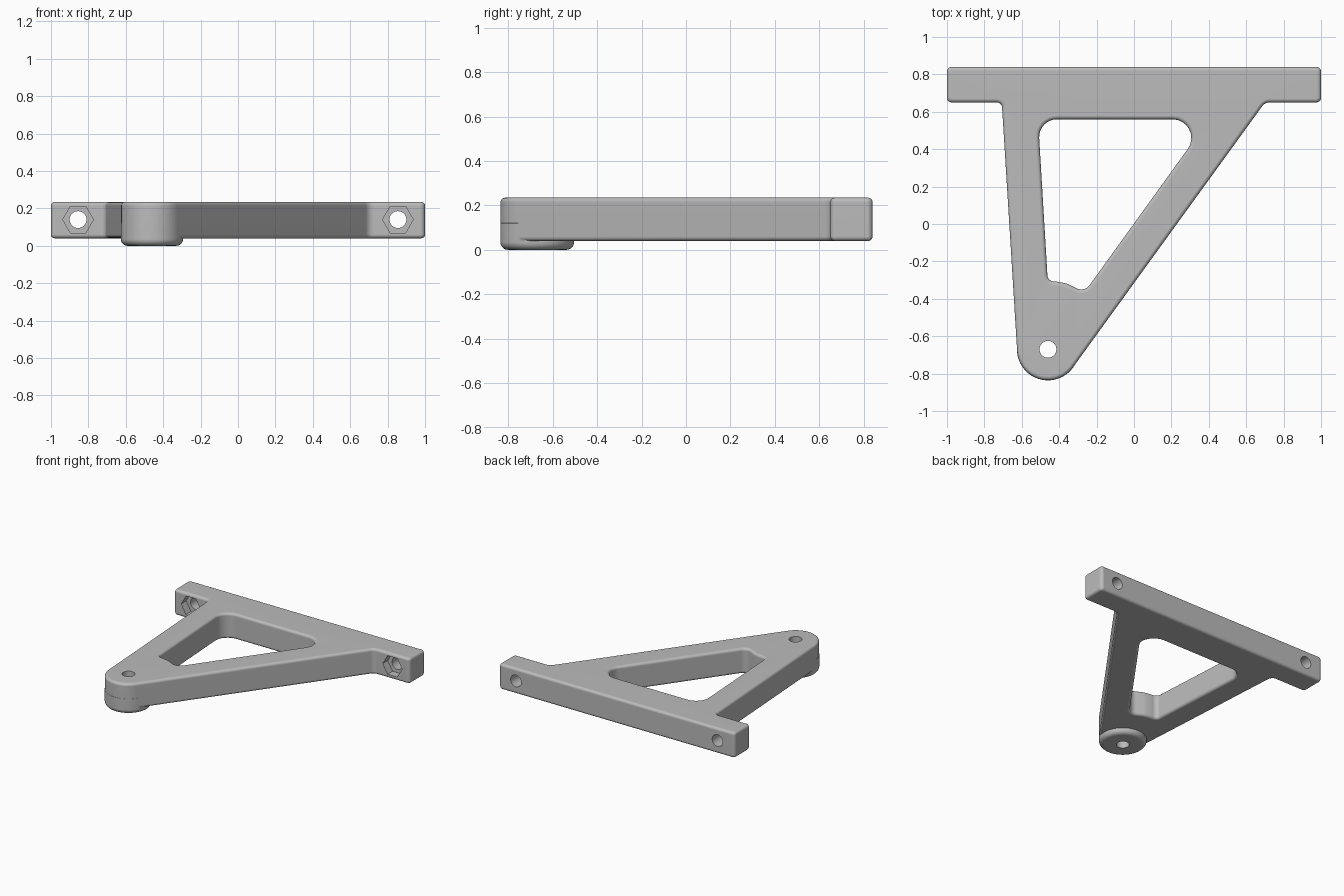
import bpy, bmesh, math
from mathutils import Vector, Matrix

if "Cube" in bpy.data.objects:
    bpy.data.objects.remove(bpy.data.objects["Cube"])

PIVOT = Vector((-0.46, -0.67))
BOSS_R = 0.165
BOTTOM, TOP, EDGE = 0.04, 0.235, 0.02
BOLT_X, BOLT_Z = 0.855, 0.14

grey = bpy.data.materials.new("plain grey")
grey.diffuse_color = (0.5, 0.5, 0.5, 1)
grey.use_nodes = True
grey.node_tree.nodes["Principled BSDF"].inputs["Base Color"].default_value = (0.5, 0.5, 0.5, 1)


def on_circle(degrees, radius):
    a = math.radians(degrees)
    return PIVOT + Vector((math.cos(a), math.sin(a))) * radius


def rounded(corners, steps=8):
    """Round each (x, y, radius) corner of a closed outline."""
    out = []
    for i, (x, y, r) in enumerate(corners):
        p = Vector((x, y))
        if r == 0:
            out.append(p)
            continue
        u = (Vector(corners[i - 1][:2]) - p).normalized()
        v = (Vector(corners[(i + 1) % len(corners)][:2]) - p).normalized()
        half = u.angle(v) / 2
        centre = p + (u + v).normalized() * (r / math.sin(half))
        start = p + u * (r / math.tan(half)) - centre
        end = p + v * (r / math.tan(half)) - centre
        turn = math.atan2(start.cross(end), start.dot(end))
        for k in range(steps + 1):
            out.append(centre + Matrix.Rotation(turn * k / steps, 2) @ start)
    return out


def inset(points, d):
    """Shift a closed outline to its left by d."""
    out = []
    for i, p in enumerate(points):
        a = (p - points[i - 1]).normalized()
        b = (points[(i + 1) % len(points)] - p).normalized()
        n = Vector((-a.y - b.y, a.x + b.x)).normalized()
        out.append(p + n * (d / max(0.3, n.dot(Vector((-a.y, a.x))))))
    return out


def make_object(name, bm):
    bmesh.ops.recalc_face_normals(bm, faces=bm.faces)
    mesh = bpy.data.meshes.new(name)
    bm.to_mesh(mesh)
    bm.free()
    mesh.materials.append(grey)
    ob = bpy.data.objects.new(name, mesh)
    bpy.context.collection.objects.link(ob)
    return ob


def solid(name, loops, low, high, low_edge, high_edge, steps=5):
    """Extrude outlines (outer anticlockwise, holes clockwise) with rounded rims."""
    levels = []
    for k in range(steps + 1):
        a = math.pi / 2 * k / steps
        levels.append((low_edge * (1 - math.sin(a)), low + low_edge * (1 - math.cos(a))))
    for k in range(steps + 1):
        a = math.pi / 2 * k / steps
        levels.append((high_edge * (1 - math.cos(a)), high - high_edge * (1 - math.sin(a))))
    bm = bmesh.new()
    caps = [[], []]
    for loop in loops:
        rings = [[bm.verts.new((p.x, p.y, z)) for p in inset(loop, d)] for d, z in levels]
        n = len(loop)
        for r, s in zip(rings, rings[1:]):
            for i in range(n):
                j = (i + 1) % n
                bm.faces.new((r[i], r[j], s[j], s[i]))
        for cap, ring in zip(caps, (rings[0], rings[-1])):
            cap += [bm.edges.get((ring[i], ring[(i + 1) % n])) for i in range(n)]
    for cap in caps:
        bmesh.ops.triangle_fill(bm, use_beauty=True, use_dissolve=False, edges=cap)
    return make_object(name, bm)


def cylinder(name, sides, radius, depth, matrix):
    bm = bmesh.new()
    bmesh.ops.create_cone(bm, cap_ends=True, segments=sides, radius1=radius,
                          radius2=radius, depth=depth, matrix=matrix)
    return make_object(name, bm)


def combine(target, tool, operation):
    mod = target.modifiers.new(operation.lower(), "BOOLEAN")
    mod.operation, mod.solver, mod.object = operation, "EXACT", tool
    bpy.context.view_layer.objects.active = target
    bpy.ops.object.modifier_apply(modifier=mod.name)
    bpy.data.objects.remove(tool)


# Outline: crossbar, two arms and rounded nose
nose = [(*on_circle(-176.5 + 140.5 * k / 20, BOSS_R), 0) for k in range(21)]
outer = rounded([(1, 0.84, 0.025), (-1, 0.84, 0.025), (-1, 0.65, 0.025), (-0.707, 0.65, 0.03)]
                + nose + [(0.7, 0.65, 0.05), (1, 0.65, 0.025)])

# Window between the arms, with an arc around the pivot
window = rounded([(-0.513, 0.56, 0.095), (0.402, 0.56, 0.1), (-0.265, -0.365, 0.055),
                  (*on_circle(73, 0.365), 0), (*on_circle(78, 0.365), 0),
                  (*on_circle(83, 0.365), 0), (-0.461, -0.305, 0.035)])
bracket = solid("bracket", [outer, window], BOTTOM, TOP, EDGE, EDGE)

# Round boss below the nose
disc = [on_circle(360 * k / 64, BOSS_R + 0.001) for k in range(64)]
combine(bracket, solid("boss", [disc], 0, 0.12, 0.035, 0.0005), "UNION")

# Pivot hole
combine(bracket, cylinder("pivot_cutter", 40, 0.045, 1, Matrix.Translation((*PIVOT, 0))), "DIFFERENCE")

# Bolt holes with hexagonal nut pockets in the front
lay = Matrix.Rotation(math.pi / 2, 4, "X")
for side in (-1, 1):
    x = side * BOLT_X
    for sides, radius, depth, y in ((40, 0.045, 0.5, 0.75), (6, 0.082, 0.12, 0.65)):
        start = Matrix.Rotation(math.pi / 2 if sides == 6 else 0, 4, "Z")
        place = Matrix.Translation((x, y, BOLT_Z)) @ lay @ start
        combine(bracket, cylinder("bolt_cutter", sides, radius, depth, place), "DIFFERENCE")

# Smooth shading with crisp hole rims
bpy.ops.object.select_all(action="DESELECT")
bracket.select_set(True)
bpy.context.view_layer.objects.active = bracket
bpy.ops.object.shade_smooth_by_angle(angle=math.radians(35))
weighted = bracket.modifiers.new("even_shading", "WEIGHTED_NORMAL")
weighted.keep_sharp = True
